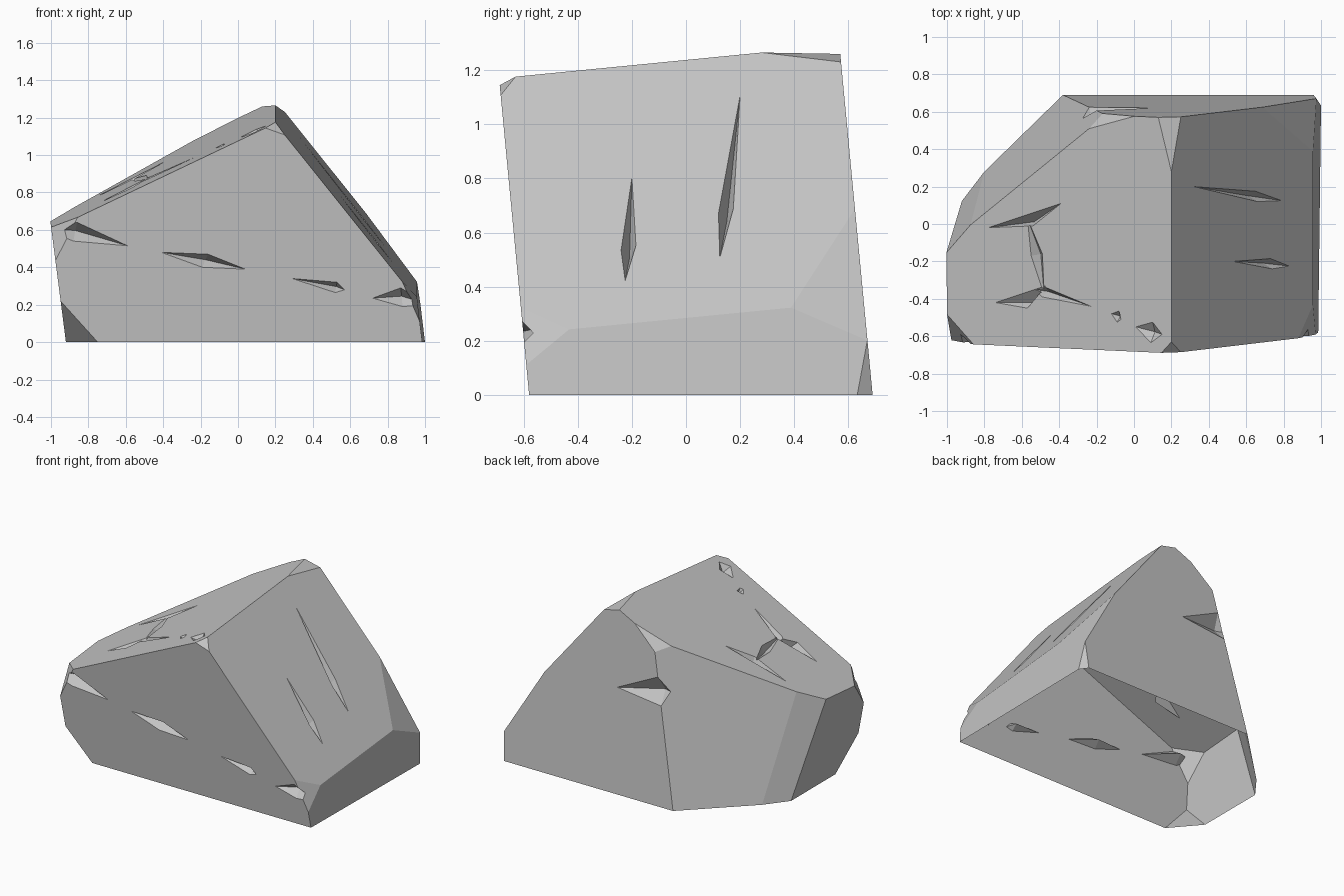
import bpy, bmesh
from mathutils import Vector

if "Cube" in bpy.data.objects:
    bpy.data.objects.remove(bpy.data.objects["Cube"], do_unlink=True)

# Stone colour
stone = bpy.data.materials.new("stone_grey")
stone.use_nodes = True
GREY = (0.55, 0.55, 0.55, 1)
stone.diffuse_color = GREY
stone.node_tree.nodes["Principled BSDF"].inputs["Base Color"].default_value = GREY


# Main faces: each places a 2D point on its plane
def front(x, z):
    return Vector((x, -0.58 - 0.095 * z, z))


def back(x, z):
    return Vector((x, 0.69 - 0.095 * z, z))


def left_slope(x, y):
    return Vector((x, y, 1.238 + 0.098 * y + 0.48 * (x - 0.2)))


def right_slope(x, y):
    return Vector((x, y, 1.238 + 0.098 * y - 1.26 * (x - 0.2)))


def on(face):
    return [face(0, 0), face(1, 0), face(0, 1)]


def outward(points):
    a, b, c = (Vector(p) for p in points)
    n = (b - a).cross(c - a).normalized()
    return n if n.dot(a - Vector((0, 0, 0.4))) > 0 else -n


def slice_off(bm, points):
    res = bmesh.ops.bisect_plane(
        bm, geom=bm.verts[:] + bm.edges[:] + bm.faces[:], dist=1e-5,
        plane_co=Vector(points[0]), plane_no=outward(points), clear_outer=True)
    rim = [e for e in res["geom_cut"] if isinstance(e, bmesh.types.BMEdge)]
    if rim:
        bmesh.ops.holes_fill(bm, edges=rim)


# Boulder block, sliced to shape
bm = bmesh.new()
bmesh.ops.create_cube(bm, size=4)
bmesh.ops.translate(bm, verts=bm.verts, vec=(0, 0, 2))
planes = [on(f) for f in (front, back, left_slope, right_slope)]
planes += [
    # right end, left end
    [(1, 0.65, 0), (0.985, -0.58, 0), (0.96, 0, 0.26)],
    [(-0.92, 0, 0), (-0.92, -0.5, 0), (-1, 0, 0.62)],
    # back left diagonal and its bevel
    [(-0.8, 0.28, 0), (-0.38, 0.69, 0), (-0.24, 0.51, 1.077)],
    [(-0.93, 0.11, 0), (-0.8, 0.28, 0), (-1, -0.15, 0.648)],
    # ridge ends
    [left_slope(0.2, 0.28), left_slope(0.13, 0.57), right_slope(0.25, 0.57)],
    [left_slope(0.2, -0.63), left_slope(0.15, -0.685), right_slope(0.25, -0.685)],
    # upper back corner
    [left_slope(-0.02, 0.57), left_slope(-0.24, 0.51), (-0.27, 0.6, 0.95)],
    # chipped corners: back right, front right, front left high and low
    [(0.75, 0.633, 0.58), (0.95, 0.4, 0.33), (0.97, 0.67, 0.21)],
    [(0.88, -0.61, 0.32), (0.965, -0.42, 0.23), (0.98, -0.59, 0.09)],
    [(-0.86, -0.645, 0.66), (-1, -0.48, 0.62), (-0.975, -0.62, 0.44)],
    [(-0.75, -0.58, 0), (-0.92, -0.38, 0), (-0.93, -0.6, 0.2)],
    [(0.995, 0.64, 0), (0.975, 0.671, 0.2), (0.96, 0.69, 0)],
]
for p in planes:
    slice_off(bm, p)
bmesh.ops.recalc_face_normals(bm, faces=bm.faces)
mesh = bpy.data.meshes.new("boulder")
bm.to_mesh(mesh)
bm.free()
mesh.materials.append(stone)
boulder = bpy.data.objects.new("boulder", mesh)
bpy.context.collection.objects.link(boulder)


# Cracks: slim wedges carved out of a face, from tip to tip
def carve(face, tip_a, tip_b, side_a, side_b, depth):
    n = outward(on(face))
    pts = [face(*p) for p in (tip_a, tip_b, side_a, side_b)]
    mid = (pts[2] + pts[3]) / 2
    pts += [mid - n * depth, mid + n * 0.05]
    cb = bmesh.new()
    for p in pts:
        cb.verts.new(p)
    bmesh.ops.convex_hull(cb, input=cb.verts[:])
    bmesh.ops.recalc_face_normals(cb, faces=cb.faces)
    cm = bpy.data.meshes.new("crack_cutter")
    cb.to_mesh(cm)
    cb.free()
    cm.materials.append(stone)
    cutter = bpy.data.objects.new("crack_cutter", cm)
    cutter.hide_render = True
    bpy.context.collection.objects.link(cutter)
    mod = boulder.modifiers.new("crack", "BOOLEAN")
    mod.operation = "DIFFERENCE"
    mod.solver = "EXACT"
    mod.object = cutter
    deps = bpy.context.evaluated_depsgraph_get()
    deps.update()
    carved = bpy.data.meshes.new_from_object(boulder.evaluated_get(deps))
    boulder.modifiers.clear()
    boulder.data = carved
    bpy.data.objects.remove(cutter, do_unlink=True)


cracks = [
    (front, (-0.41, 0.48), (0.04, 0.39), (-0.16, 0.47), (-0.19, 0.4), 0.06),
    (front, (0.29, 0.34), (0.57, 0.28), (0.53, 0.32), (0.52, 0.265), 0.05),
    (front, (-0.59, 0.515), (-1.05, 0.61), (-0.86, 0.64), (-0.88, 0.54), 0.07),
    (front, (0.72, 0.235), (1.02, 0.2), (0.87, 0.29), (0.88, 0.19), 0.06),
    (right_slope, (0.32, 0.2), (0.79, 0.125), (0.65, 0.175), (0.66, 0.12), 0.06),
    (right_slope, (0.53, -0.2), (0.83, -0.225), (0.73, -0.185), (0.74, -0.24), 0.06),
    # branching crack
    (left_slope, (-0.78, -0.02), (-0.39, 0.11), (-0.57, 0.025), (-0.54, -0.01), 0.05),
    (left_slope, (-0.57, 0.03), (-0.48, -0.38), (-0.55, -0.17), (-0.49, -0.16), 0.05),
    (left_slope, (-0.74, -0.42), (-0.47, -0.33), (-0.54, -0.4), (-0.57, -0.45), 0.05),
    (left_slope, (-0.53, -0.35), (-0.23, -0.44), (-0.47, -0.34), (-0.49, -0.39), 0.05),
    # small pits
    (left_slope, (-0.12, -0.48), (-0.07, -0.51), (-0.08, -0.465), (-0.09, -0.525), 0.03),
    (left_slope, (0.01, -0.55), (0.15, -0.59), (0.1, -0.525), (0.09, -0.635), 0.04),
    # gouge on the back edge
    (back, (0.11, 0.73), (-0.42, 0.78), (-0.2, 0.88), (-0.24, 0.69), 0.07),
]
for c in cracks:
    carve(*c)

# Hollow underside
bm = bmesh.new()
bm.from_mesh(boulder.data)
base = [f for f in bm.faces if all(v.co.z < 1e-4 for v in f.verts)]
bmesh.ops.delete(bm, geom=base, context="FACES")
for f in bm.faces:
    f.smooth = False
    f.material_index = 0
bm.to_mesh(boulder.data)
bm.free()
